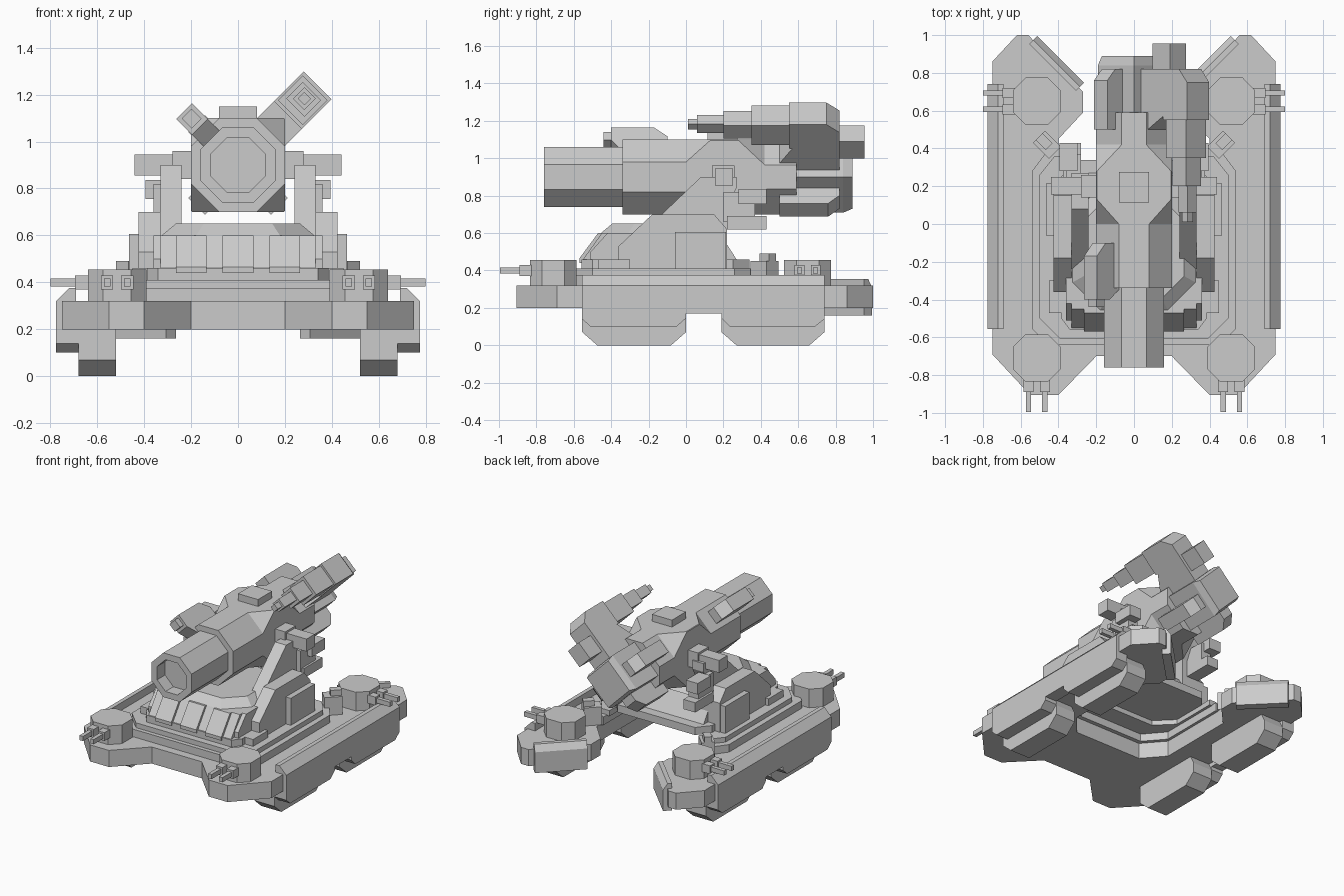
import bpy, bmesh
from math import radians
from mathutils import Matrix, Vector

if "Cube" in bpy.data.objects:
    bpy.data.objects.remove(bpy.data.objects["Cube"])


def loft(name, rings, mat=None, sides=False):
    """Skin equal-length rings of 3D points, cap both ends; sides=True adds a mirrored copy."""
    for s in ((1, -1) if sides else (1,)):
        bm = bmesh.new()
        vr = []
        for ring in rings:
            row = []
            for p in ring:
                v = Vector(p)
                if mat:
                    v = mat @ v
                v.x *= s
                row.append(bm.verts.new(v))
            vr.append(row)
        n = len(vr[0])
        for a, b in zip(vr, vr[1:]):
            for i in range(n):
                j = (i + 1) % n
                bm.faces.new((a[i], a[j], b[j], b[i]))
        bm.faces.new(vr[0])
        bm.faces.new(vr[-1])
        bmesh.ops.recalc_face_normals(bm, faces=bm.faces[:])
        label = name if not sides else name + ("_right" if s == 1 else "_left")
        me = bpy.data.meshes.new(label)
        bm.to_mesh(me)
        bm.free()
        bpy.context.collection.objects.link(bpy.data.objects.new(label, me))


def prism(name, pts, axis, a, b, mat=None, sides=False):
    """Extrude a 2D profile along an axis from a to b."""
    put = {'x': lambda p, t: (t, p[0], p[1]),
           'y': lambda p, t: (p[0], t, p[1]),
           'z': lambda p, t: (p[0], p[1], t)}[axis]
    loft(name, [[put(p, t) for p in pts] for t in (a, b)], mat, sides)


def box(name, x, y, z, mat=None, sides=False):
    prism(name, [(x[0], y[0]), (x[1], y[0]), (x[1], y[1]), (x[0], y[1])], 'z', *z, mat, sides)


def both(half):
    """Complete a right-hand half outline with its mirror image."""
    return half + [(-x, y) for x, y in reversed(half)]


def oct_pts(h, c):
    """Square of half-size h with corners cut by c."""
    k = h - c
    return [(h, -k), (h, k), (k, h), (-k, h), (-h, k), (-h, -k), (-k, -h), (k, -h)]


def placed(x, y, angle):
    return Matrix.Translation((x, y, 0)) @ Matrix.Rotation(radians(angle), 4, 'Z')


# Hull: stacked U-shaped plates, open at the rear
prism("hull", both([(.2, -.7), (.4, -.905), (.55, -.905), (.75, -.69), (.75, .86), (.62, 1), (.56, 1),
                    (.27, .7), (.27, .59), (.4, .45), (.4, -.12), (.27, -.27)]), 'z', .2, .32)
prism("hull_step", both([(.45, -.64), (.54, -.555), (.54, .28), (.45, .4), (.38, .4),
                         (.38, -.1), (.26, -.24)]), 'z', .315, .375)
prism("hull_upper_step", both([(.39, -.61), (.5, -.5), (.5, .26), (.42, .36), (.36, .36),
                               (.36, .02), (.24, -.1)]), 'z', .37, .41)
prism("deck", both([(.34, -.56), (.385, -.5), (.385, .25), (.31, .34)]), 'z', .405, .46)

# Side skirts with two lowered bulges and a chamfered top
skirt = [(-.555, .32), (-.555, .14), (-.51, .1), (-.05, .1), (0, .145), (0, .17), (.19, .17),
         (.19, .145), (.235, .1), (.69, .1), (.74, .14), (.74, .32)]
prism("skirt", skirt, 'x', .68, .775, sides=True)
loft("skirt_top", [[(.69, -.555, .32), (.775, -.555, .32), (.775, .74, .32), (.69, .74, .32)],
                   [(.69, -.555, .375), (.72, -.555, .375), (.72, .74, .375), (.69, .74, .375)]], sides=True)

# Track feet
for label, y0, y1 in (("front_foot", -.555, 0), ("rear_foot", .19, .74)):
    prism(label, [(y0, .2), (y0, .07), (y0 + .08, 0), (y1 - .08, 0), (y1, .07), (y1, .14), (y1 - .03, .2)],
          'x', .52, .68, sides=True)

# Angled armour on rear pods and small hatches
prism("rear_armour", [(-.03, .16), (.03, .16), (.03, .31), (.0, .355), (-.03, .355)], 'x', -.175, .175,
      placed(.41, .85, 45), True)
box("hatch_block", (-.06, .06), (-.045, .045), (.32, .45), placed(.46, .42, 45), True)
box("hatch_cap", (-.015, .06), (-.025, .025), (.45, .49), placed(.46, .42, 45), True)

# Four small twin-gun turrets: front pair aims forward, rear pair aims outward
for label, cy, ang in (("front_turret", -.71, 0), ("rear_turret", .65, 90)):
    M = placed(.515, cy, ang)
    prism(label, oct_pts(.125, .065), 'z', .32, .455, M, True)
    for i, x in enumerate((-.043, .043)):
        n = label + "_gun%d" % i
        box(n + "_housing", (x - .026, x + .026), (-.18, -.08), (.37, .43), M, True)
        box(n + "_barrel", (x - .014, x + .014), (-.285, -.17), (.383, .417), M, True)

# Central pedestal with front ribs and a raised ring
prism("pedestal", [(-.55, .41), (-.55, .46), (-.45, .6), (.18, .6), (.27, .46), (.27, .41)], 'x', -.33, .33)
for i, x in enumerate((-.2, 0, .2)):
    prism("front_rib_%d" % i, [(-.57, .44), (-.57, .465), (-.47, .6), (-.44, .6), (-.5, .44)],
          'x', x - .065, x + .065)
loft("pedestal_ring", [[(x, y - .13, z) for x, y in oct_pts(h, h * .45)] for h, z in ((.325, .6), (.265, .65))])

# Support arms, side shields and trunnions
prism("support_arm", [(-.38, .46), (-.34, .5), (.08, .9), (.27, .9), (.27, .84), (.22, .74), (.22, .46)],
      'x', .24, .33, sides=True)
prism("arm_front_foot", [(-.51, .41), (-.51, .5), (-.42, .6), (-.2, .6), (-.2, .41)], 'x', .3, .36, sides=True)
prism("shield", [(-.36, .41), (-.36, .53), (-.18, .7), (.15, .7), (.22, .62), (.22, .41)],
      'x', .33, .425, sides=True)
box("shield_plate", (.42, .465), (-.06, .215), (.41, .605), sides=True)
prism("shield_ramp", [(-.47, .41), (-.47, .46), (-.3, .46), (-.3, .41)], 'x', .36, .45, sides=True)
box("trunnion_collar", (.18, .28), (.14, .26), (.84, .96), sides=True)
box("trunnion", (.27, .44), (.155, .25), (.855, .945), sides=True)
box("upper_actuator", (.3, .395), (.28, .43), (.755, .835), sides=True)
box("lower_actuator", (.28, .375), (.22, .43), (.62, .69), sides=True)
box("actuator_link", (.28, .36), (.2, .37), (.66, .82), sides=True)


# Main cannon: stepped octagonal barrel with bore, square breech, tapered neck
def section(y, h, c):
    return [(x, y, .9 + z) for x, z in oct_pts(h, c)]


loft("cannon", [section(-.67, .115, .067), section(-.76, .115, .067), section(-.76, .16, .094),
                section(-.34, .16, .094), section(-.34, .2, .12), section(0, .2, .12),
                section(.13, .2, .004), section(.28, .2, .004), section(.42, .2, .135),
                section(.59, .2, .135)])
box("breech_cap", (-.08, .08), (.115, .275), (1.09, 1.15))

# Rear assembly: diagonal parts radiating from the cannon axis
axis = Matrix.Translation((0, 0, .9))
UR, UL, LR, LL = (axis @ Matrix.Rotation(radians(a), 4, 'Y') for a in (45, -45, 135, -135))
loft("rear_core", [[(x * h, y, z * h) for x, z in ((-1, -1), (1, -1), (1, 1), (-1, 1))]
                   for y, h in ((.55, .135), (.84, .135), (.89, .12))], UR)
prism("gun_bracket", [(.46, .12), (.57, .3), (.55, .3), (.55, .48), (.75, .48), (.82, .42), (.82, .1)],
      'x', -.083, .083, UR)
prism("gun_bracket_end", [(.78, .2), (.78, .33), (.955, .33), (.955, .2)], 'x', -.06, .06, UR)
box("side_gun_body", (-.075, .075), (.35, .57), (.315, .465), UR)
box("side_gun_sleeve", (-.055, .055), (.2, .36), (.345, .445), UR)
box("side_gun_barrel", (-.034, .034), (.06, .21), (.366, .434), UR)
box("side_gun_muzzle", (-.02, .02), (.01, .07), (.38, .42), UR)
for label, m in (("upper_left_stub", UL), ("lower_left_stub", LL), ("lower_right_stub", LR)):
    prism(label, [(.5, .1), (.5, .25), (.76, .25), (.82, .19), (.82, .1)], 'x', -.05, .05, m)

# Sight pod on the left of the barrel
prism("sight_pod", [(-.34, .15), (-.4, .23), (-.4, .325), (-.17, .325), (-.1, .26), (-.1, .15)],
      'x', -.048, .048, UL)
box("sight_lens", (-.03, .03), (-.44, -.38), (.25, .31), UL)
